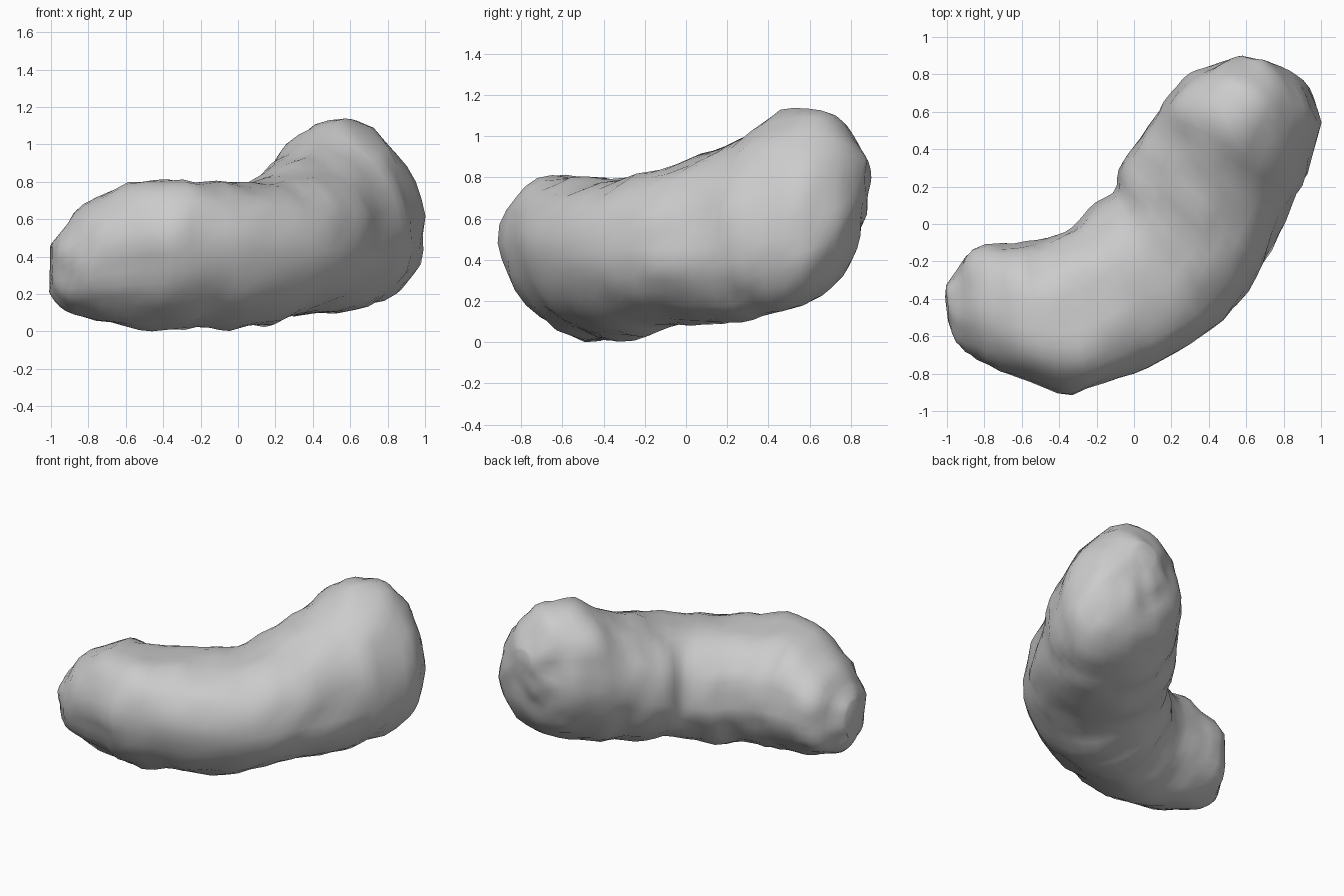
import bpy
import bmesh
import math
from mathutils import Vector, noise

cube = bpy.data.objects.get("Cube")
if cube:
    bpy.data.objects.remove(cube, do_unlink=True)

# Body sections: outer x, y, inner x, y, underside height, top height,
# and how far the outer edge droops
SECTIONS = [
    (-1, -.52, -1, -.33, .2, .47, 0),
    (-.94, -.64, -.95, -.24, .13, .54, 0),
    (-.78, -.76, -.86, -.13, .07, .66, -.03),
    (-.55, -.84, -.64, -.1, .02, .78, -.06),
    (-.33, -.9, -.46, -.08, 0, .79, -.08),
    (-.08, -.82, -.33, -.02, .01, .79, -.06),
    (.15, -.73, -.24, .08, .01, .79, -.03),
    (.4, -.58, -.12, .17, .03, .8, 0),
    (.61, -.36, -.08, .29, .08, .85, .02),
    (.73, -.14, 0, .41, .09, .92, .06),
    (.84, .1, .09, .52, .11, 1.01, .11),
    (.92, .27, .16, .65, .15, 1.12, .16),
    (1, .54, .27, .77, .23, 1.12, .17),
    (.93, .72, .38, .83, .36, 1.04, .14),
    (.83, .82, .48, .87, .52, .96, .06),
    (.72, .87, .58, .9, .7, .88, 0),
]
SIDES = 32
STEPS = 3
FULL, TAPERED = 0.9, 1.05     # roundness of the upper and lower halves
BUMP = 0.025


def spline(a, b, c, d, t):
    """Smooth curve from b to c."""
    return 0.5 * (2 * b + (c - a) * t + (2 * a - 5 * b + 4 * c - d) * t * t
                  + (3 * b - a - 3 * c + d) * t ** 3)


def smooth_sections(rows):
    """Fill in extra sections between the given ones."""
    last = len(rows) - 1
    result = []
    for i in range(last):
        near = [rows[max(0, min(last, i + k))] for k in (-1, 0, 1, 2)]
        for s in range(STEPS):
            result.append([spline(*vals, s / STEPS) for vals in zip(*near)])
    result.append(rows[last])
    return result


def section_points(row):
    """Rounded outline spanning the outer edge, inner edge, top and underside."""
    ox, oy, ix, iy, low, high, droop = row
    centre = Vector((ox + ix, oy + iy, low + high)) / 2
    across = Vector((ox - ix, oy - iy, 0)) / 2
    up = Vector((0, 0, (high - low) / 2))
    down = Vector((0, 0, -droop))
    for k in range(SIDES):
        c, s = math.cos(math.tau * k / SIDES), math.sin(math.tau * k / SIDES)
        power = FULL if s > 0 else TAPERED
        side = math.copysign(abs(c) ** power, c)
        rise = math.copysign(abs(s) ** power, s)
        yield centre + across * side + up * rise + down * max(side, 0)


# Lumpy curved body, skinned through the sections
bm = bmesh.new()
rings = [[bm.verts.new(p) for p in section_points(row)]
         for row in smooth_sections(SECTIONS)]
for a, b in zip(rings, rings[1:]):
    for k in range(SIDES):
        n = (k + 1) % SIDES
        bm.faces.new((a[k], a[n], b[n], b[k]))

# Blunt ends
for ring in (rings[0], rings[-1]):
    bm.faces.new(ring)
bmesh.ops.recalc_face_normals(bm, faces=bm.faces)
bm.normal_update()

# Uneven surface with small lumps
shifts = [(v, v.normal * BUMP * noise.noise(v.co * 7)) for v in bm.verts]
for v, shift in shifts:
    v.co += shift

# Rest the body on the ground
lowest = min(v.co.z for v in bm.verts)
bmesh.ops.translate(bm, verts=bm.verts, vec=(0, 0, -lowest))

mesh = bpy.data.meshes.new("body")
bm.to_mesh(mesh)
bm.free()
body = bpy.data.objects.new("body", mesh)
bpy.context.collection.objects.link(body)

# Plain grey material
grey = bpy.data.materials.new("plain grey")
grey.use_nodes = True
colour = (0.6, 0.6, 0.6, 1)
grey.diffuse_color = colour
grey.node_tree.nodes["Principled BSDF"].inputs["Base Color"].default_value = colour
mesh.materials.append(grey)

bpy.context.view_layer.objects.active = body
body.select_set(True)
bpy.ops.object.shade_smooth_by_angle(angle=math.radians(40))
